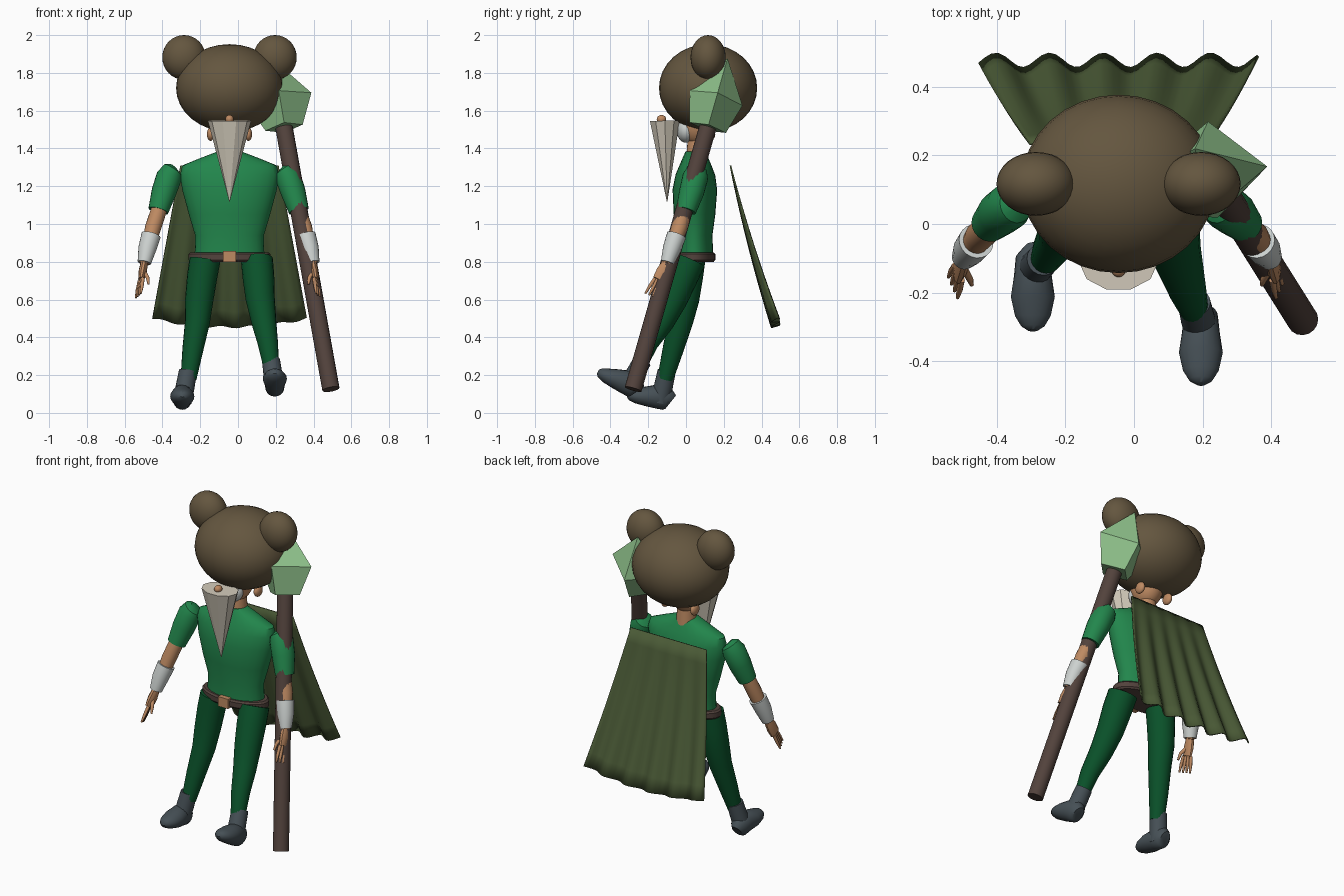
import bpy, bmesh, math
from mathutils import Vector, Matrix

if "Cube" in bpy.data.objects:
    bpy.data.objects.remove(bpy.data.objects["Cube"])

CX = -0.045  # body centre line


def material(name, r, g, b):
    m = bpy.data.materials.new(name)
    m.use_nodes = True
    lin = [((c / 255 + 0.055) / 1.055) ** 2.4 for c in (r, g, b)] + [1]
    m.diffuse_color = lin
    m.node_tree.nodes["Principled BSDF"].inputs["Base Color"].default_value = lin
    return m


FUR = material("fur brown", 100, 86, 63)
TUNIC = material("tunic green", 34, 134, 76)
TROUSER = material("dark green", 10, 82, 42)
BOOT = material("slate grey", 70, 80, 86)
WOOD = material("dark wood", 82, 66, 60)
GEM = material("pale green", 142, 192, 138)
CLOTH = material("olive cloth", 74, 90, 54)
IVORY = material("ivory", 210, 202, 186)
SKIN = material("skin tan", 190, 138, 98)
WHITE = material("cuff white", 205, 210, 208)


def finish(name, bm, mat, smooth=True):
    bmesh.ops.recalc_face_normals(bm, faces=bm.faces)
    me = bpy.data.meshes.new(name)
    bm.to_mesh(me)
    bm.free()
    me.materials.append(mat)
    ob = bpy.data.objects.new(name, me)
    bpy.context.collection.objects.link(ob)
    if smooth:
        bpy.ops.object.select_all(action="DESELECT")
        ob.select_set(True)
        bpy.context.view_layer.objects.active = ob
        bpy.ops.object.shade_smooth_by_angle(angle=math.radians(40))
    return ob


def loft(name, strips, mat, seg=20, matrix=None, smooth=True):
    """Each strip is a list of rings (x, y, z, rx, ry) swept along its path."""
    bm = bmesh.new()
    for rings in strips:
        pts = [Vector(r[:3]) for r in rings]
        loops = []
        for i, r in enumerate(rings):
            t = (pts[min(i + 1, len(pts) - 1)] - pts[max(i - 1, 0)]).normalized()
            u = (Vector((1, 0, 0)) - t * t.x).normalized()
            v = t.cross(u)
            angles = [2 * math.pi * k / seg for k in range(seg)]
            loops.append([bm.verts.new(pts[i] + u * r[3] * math.cos(a) + v * r[-1] * math.sin(a))
                          for a in angles])
        for a, b in zip(loops, loops[1:]):
            for k in range(seg):
                j = (k + 1) % seg
                bm.faces.new((a[k], a[j], b[j], b[k]))
        bm.faces.new(loops[0])
        bm.faces.new(loops[-1])
    if matrix:
        bm.transform(matrix)
    return finish(name, bm, mat, smooth)


def ball(name, centre, radii, mat):
    bm = bmesh.new()
    bmesh.ops.create_uvsphere(bm, u_segments=32, v_segments=16, radius=1,
                              matrix=Matrix.LocRotScale(Vector(centre), None, Vector(radii)))
    return finish(name, bm, mat)


# Bear-shaped hat with round ears
ball("bear_hat", (CX, 0.117, 1.72), (0.283, 0.26, 0.232), FUR)
for side, tag in ((-1, "right"), (1, "left")):
    ball(tag + "_hat_ear", (CX + side * 0.241, 0.117, 1.882), (0.115, 0.093, 0.118), FUR)
    ball(tag + "_ear", (CX + side * 0.1, 0.12, 1.475), (0.02, 0.035, 0.035), SKIN)

# Face, neck and beard
ball("face", (CX, 0.06, 1.54), (0.09, 0.1, 0.12), SKIN)
ball("nose", (CX, -0.13, 1.555), (0.022, 0.025, 0.022), SKIN)
ball("whiskers", (CX, 0.0, 1.5), (0.075, 0.05, 0.07), WHITE)
loft("neck", [[(CX, 0.06, 1.34, 0.06), (CX, 0.06, 1.46, 0.05)]], SKIN)
loft("beard", [[(CX, -0.1, 1.12, 0.002, 0.002), (CX, -0.112, 1.547, 0.115, 0.083)]],
     IVORY, seg=10, smooth=False)

# Tunic, belt and buckle
loft("tunic", [[(CX, 0.045, 0.81, 0.185, 0.1), (CX, 0.045, 0.94, 0.182, 0.095),
                (CX, 0.045, 1.05, 0.215, 0.11), (CX, 0.047, 1.18, 0.25, 0.118),
                (CX, 0.05, 1.26, 0.262, 0.105), (CX, 0.05, 1.31, 0.25, 0.085),
                (CX, 0.05, 1.345, 0.165, 0.07), (CX, 0.05, 1.385, 0.06, 0.052)]], TUNIC, seg=28)
loft("belt", [[(CX, 0.043, z, rx, rx - 0.104) for z, rx in
               ((0.8, 0.208), (0.81, 0.217), (0.84, 0.217), (0.85, 0.208))]], WOOD, seg=28)
bm = bmesh.new()
bmesh.ops.create_cube(bm, size=1, matrix=Matrix.LocRotScale(
    Vector((CX, -0.068, 0.828)), None, Vector((0.07, 0.03, 0.06))))
finish("buckle", bm, SKIN, False)

# Legs
loft("right_leg", [[(-0.175, 0.02, 0.81, 0.082), (-0.19, 0.01, 0.72, 0.08), (-0.205, -0.005, 0.6, 0.075),
                    (-0.215, -0.03, 0.48, 0.066), (-0.24, -0.07, 0.33, 0.055),
                    (-0.262, -0.11, 0.18, 0.042)]], TROUSER)
loft("left_leg", [[(0.1, 0.02, 0.81, 0.085), (0.108, -0.02, 0.72, 0.084), (0.118, -0.07, 0.6, 0.077),
                   (0.137, -0.13, 0.48, 0.066), (0.158, -0.2, 0.37, 0.054),
                   (0.175, -0.25, 0.25, 0.042)]], TROUSER)

# Boots, each tipped up at the toe
FOOT = [(0, 0.055, 0.05, 0.03, 0.045), (0, 0.035, 0.06, 0.05, 0.06), (0, -0.02, 0.065, 0.055, 0.065),
        (0, -0.08, 0.052, 0.064, 0.052), (0, -0.135, 0.042, 0.052, 0.038), (0, -0.165, 0.04, 0.034, 0.026),
        (0, -0.178, 0.04, 0.014, 0.012)]
for tag, place, tilt, lean in (("right", (-0.295, -0.145, 0.02), -12, 0.03),
                               ("left", (0.195, -0.33, 0.097), -29, -0.02)):
    shaft = [(0, 0.0, 0.04, 0.05), (lean / 2, 0, 0.12, 0.05), (lean, 0, 0.205, 0.048)]
    loft(tag + "_boot", [FOOT, shaft], BOOT,
         matrix=Matrix.Translation(place) @ Matrix.Rotation(math.radians(tilt), 4, "X"))

# Arms: modelled on the right, flipped across for the left
FLIP = Matrix.Translation((-0.1, 0, 0)) @ Matrix.Diagonal((-1, 1, 1, 1))
WRIST, TIP = Vector((-0.497, -0.1, 0.79)), Vector((-0.528, -0.185, 0.62))
knuckle = WRIST.lerp(TIP, 0.5)
across = Vector((0.35, -0.8, 0.3)).normalized()
palm = [(*WRIST, 0.02, 0.03), (*WRIST.lerp(TIP, 0.25), 0.022, 0.038), (*knuckle, 0.016, 0.036)]
fingers = [[(*(knuckle + across * s * 0.024), 0.01),
            (*(knuckle.lerp(TIP, 0.55) + across * s * 0.032), 0.009),
            (*(TIP + across * s * 0.035), 0.005)] for s in (-1, -0.33, 0.33, 1)]
thumb = WRIST.lerp(TIP, 0.2)
fingers.append([(*thumb, 0.013), (*(thumb + Vector((0.025, -0.045, -0.04))), 0.01),
                (*(thumb + Vector((0.03, -0.06, -0.075))), 0.006)])
for tag, mx in (("right", Matrix()), ("left", FLIP)):
    loft(tag + "_sleeve", [[(-0.335, 0.06, 1.295, 0.03), (-0.345, 0.057, 1.285, 0.055),
                            (-0.365, 0.05, 1.25, 0.068), (-0.392, 0.03, 1.17, 0.066),
                            (-0.422, 0.0, 1.07, 0.054)]], TUNIC, matrix=mx)
    loft(tag + "_forearm", [[(-0.41, 0.0, 1.1, 0.042), (-0.45, -0.035, 0.98, 0.043),
                             (*WRIST, 0.026)]], SKIN, matrix=mx)
    loft(tag + "_cuff", [[(-0.46, -0.05, 0.94, 0.052), (-0.48, -0.075, 0.87, 0.048),
                          (-0.496, -0.098, 0.795, 0.036)]], WHITE, matrix=mx)
    loft(tag + "_hand", [palm] + fingers, SKIN, seg=10, matrix=mx)

# Staff with a cut gem on top
FOOT_END, HEAD_END = Vector((0.492, -0.28, 0.125)), Vector((0.244, 0.115, 1.51))
loft("staff", [[(*FOOT_END, 0.046), (*HEAD_END, 0.046)]], WOOD, seg=16)
axis = (HEAD_END - FOOT_END).normalized()
loft("staff_gem", [[(*HEAD_END, 0.1), (*(HEAD_END + axis * 0.165), 0.175, 0.145),
                    (*(HEAD_END + axis * 0.385), 0.002)]], GEM, seg=4, smooth=False)

# Pleated cape flaring towards the hem
bm = bmesh.new()
COLS, ROWS = 44, 10
grid = []
for i in range(ROWS + 1):
    t = i / ROWS
    half = 0.26 + 0.147 * t
    row = []
    for j in range(COLS + 1):
        s = 2 * j / COLS - 1
        wave = 0.021 * t * math.cos(2 * math.pi * (s + 0.88) / 0.385)
        y = 0.235 + 0.24 * t * (0.8 + 0.2 * t) + wave
        z = 1.31 - (0.81 + 0.045 * (1 - s * s)) * t + 0.3 * wave
        row.append(bm.verts.new((CX + half * s, y, z)))
    grid.append(row)
for a, b in zip(grid, grid[1:]):
    for j in range(COLS):
        bm.faces.new((a[j], a[j + 1], b[j + 1], b[j]))
cape = finish("cape", bm, CLOTH)
mod = cape.modifiers.new("thickness", "SOLIDIFY")
mod.thickness = 0.008
mod.offset = 0
